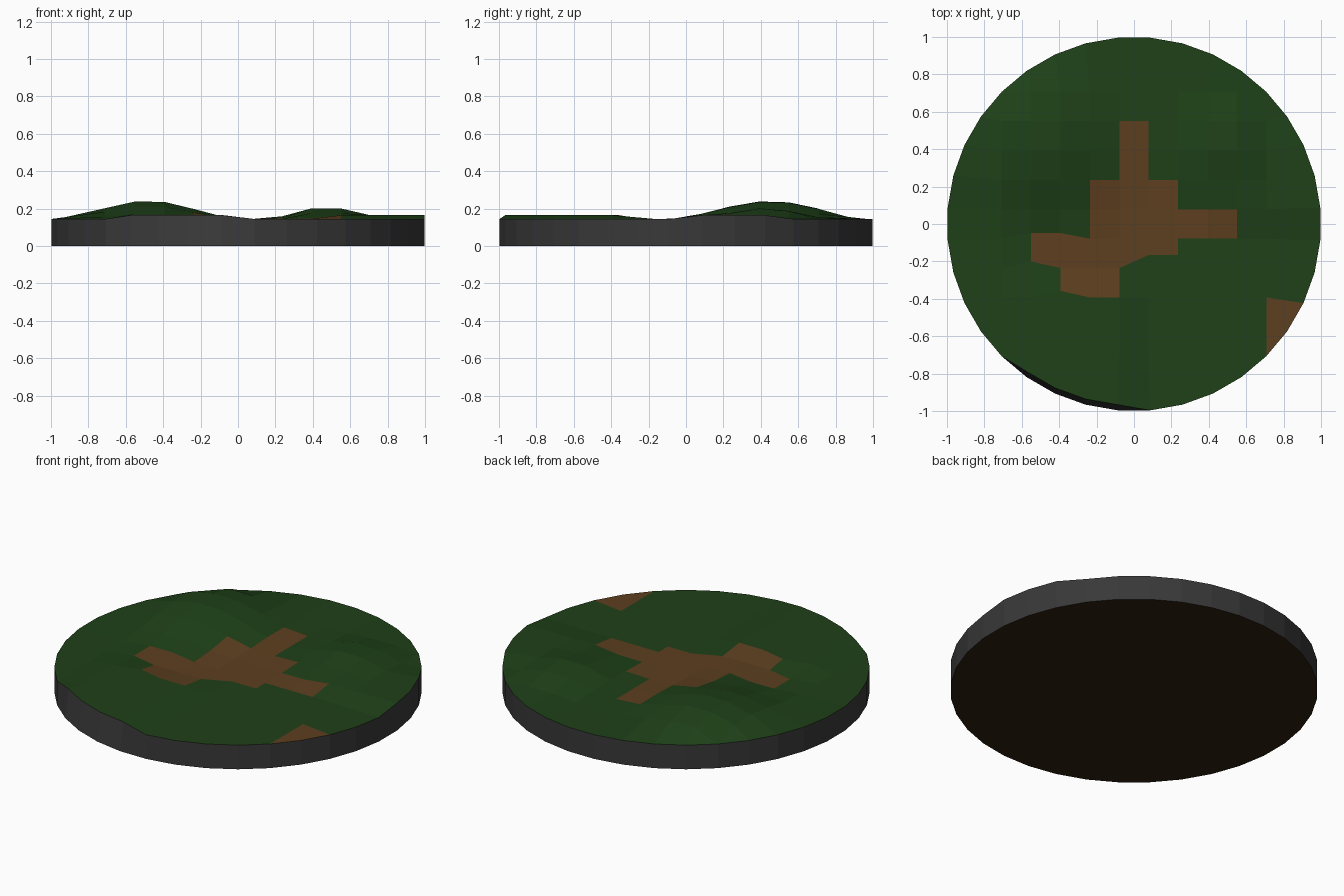
import bpy, bmesh, math

if "Cube" in bpy.data.objects:
    bpy.data.objects.remove(bpy.data.objects["Cube"])

N = 9                      # grid cells per side; rim has 4*N sides
S = math.sqrt(0.5)         # half width of the inner square grid
C = 2 * S / N
RIM, LOW = 0.145, 0.02


def material(name, rgb):
    m = bpy.data.materials.new(name)
    m.diffuse_color = (*rgb, 1)
    m.use_nodes = True
    m.node_tree.nodes["Principled BSDF"].inputs["Base Color"].default_value = m.diffuse_color
    return m


grass = material("grass", (0.013, 0.052, 0.009))
path = material("path", (0.11, 0.05, 0.014))
stone = material("stone", (0.04, 0.04, 0.04))
soil = material("soil", (0.028, 0.014, 0.006))


def bump(x, y, cx, cy, rx, ry, h):
    d = math.hypot((x - cx) / rx, (y - cy) / ry)
    return h * 0.5 * (1 + math.cos(math.pi * d)) if d < 1 else 0


def height(x, y):
    """Terrain: two hills and two low shelves."""
    hills = bump(x, y, -0.48, 0.45, 0.52, 0.58, 0.1) \
        + bump(x, y, 0.47, 0.42, 0.34, 0.4, 0.065)
    shelf = 0
    if (-0.62 < x < 0.02 and y < -0.3) or (x > 0.5 and -0.0 < y < 0.45):
        shelf = LOW
    return RIM + max(hills, shelf)


# small sideways shifts of path corners, by grid index
shift = {(5, 3): 0.07, (6, 3): 0.07, (2, 4): 0.03, (1, 4): 0.03, (1, 3): 0.035, (2, 2): 0.035}


def rim_xy(k):
    a = math.radians(-135 + 10 * k)
    return math.cos(a), math.sin(a)


def rim_top(k):
    x, y = rim_xy(k)
    if -0.6 < x < -0.05 and y < -0.8:          # raised, pulled-in front edge
        return x, y + 0.03, RIM + LOW
    if x > 0.9 and 0 < y < 0.45:               # raised right edge
        return x, y, RIM + LOW
    return x, y, RIM


def finish(bm, name, mats):
    bmesh.ops.recalc_face_normals(bm, faces=bm.faces)
    me = bpy.data.meshes.new(name)
    bm.to_mesh(me)
    bm.free()
    for m in mats:
        me.materials.append(m)
    ob = bpy.data.objects.new(name, me)
    bpy.context.collection.objects.link(ob)


# island: grid top, rim caps, wall and underside
bm = bmesh.new()
rim = [bm.verts.new(rim_top(k)) for k in range(4 * N)]
base = [bm.verts.new((*rim_xy(k), 0)) for k in range(4 * N)]
grid = {}
for i in range(N + 1):
    for j in range(N + 1):
        x, y = -S + i * C, -S + j * C
        grid[i, j] = bm.verts.new((x, y + shift.get((i, j), 0), height(x, y)))
for n, key in enumerate([(0, 0), (N, 0), (N, N), (0, N)]):   # corners lie on the rim
    bm.verts.remove(grid[key])
    grid[key] = rim[n * N]

# path columns in each grid row
rows = {2: (2, 3), 3: (1, 5), 4: (3, 7), 5: (3, 5), 6: (4, 4), 7: (4, 4)}
for i in range(N):
    for j in range(N):
        f = bm.faces.new([grid[i, j], grid[i + 1, j], grid[i + 1, j + 1], grid[i, j + 1]])
        lo, hi = rows.get(j, (1, 0))
        f.material_index = 1 if lo <= i <= hi else 0

# caps between the square grid and the round rim
sides = [lambda t: (t, 0), lambda t: (N, t), lambda t: (N - t, N), lambda t: (0, N - t)]
for s, at in enumerate(sides):
    for t in range(N):
        k = s * N + t
        loop = [grid[at(t)], rim[k], rim[(k + 1) % (4 * N)], grid[at(t + 1)]]
        f = bm.faces.new(list(dict.fromkeys(loop)))
        f.material_index = 1 if s == 1 and t < 2 else 0

# stone wall and soil underside
for k in range(4 * N):
    n = (k + 1) % (4 * N)
    bm.faces.new([base[k], base[n], rim[n], rim[k]]).material_index = 2
bm.faces.new(base[::-1]).material_index = 3
finish(bm, "terrain_disc", [grass, path, stone, soil])
